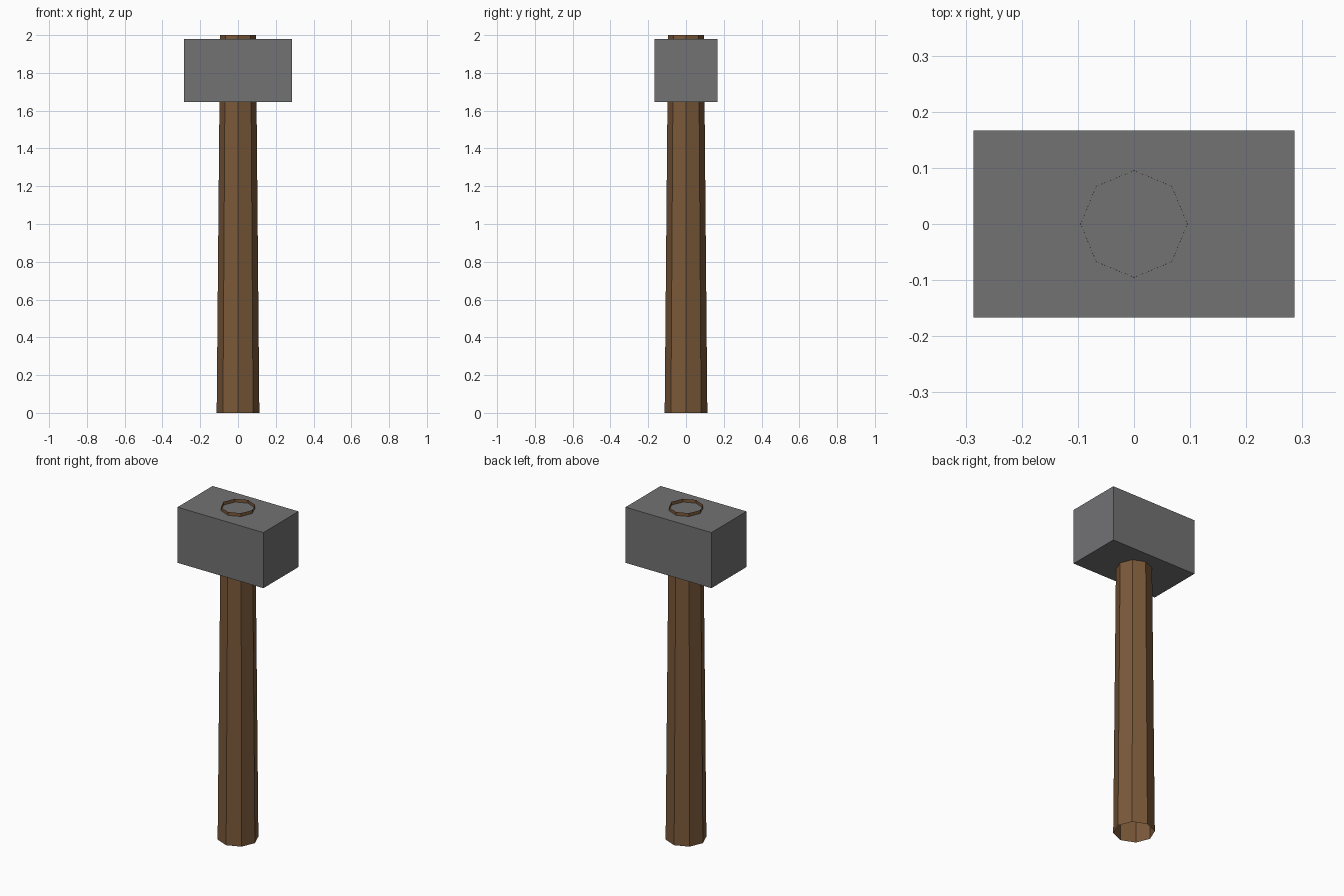
import bpy

cube = bpy.data.objects.get("Cube")
if cube:
    bpy.data.objects.remove(cube, do_unlink=True)


def make_material(name, rgb):
    mat = bpy.data.materials.new(name)
    mat.use_nodes = True
    color = (*rgb, 1.0)
    mat.diffuse_color = color
    mat.node_tree.nodes["Principled BSDF"].inputs["Base Color"].default_value = color
    return mat


def finish(name, mat):
    obj = bpy.context.object
    obj.name = name
    obj.data.name = name
    obj.data.materials.append(mat)
    bpy.ops.object.transform_apply(location=False, rotation=True, scale=True)
    bpy.ops.object.shade_flat()
    return obj


wood = make_material("brown wood", (0.195, 0.1, 0.042))
metal = make_material("grey metal", (0.17, 0.17, 0.175))

# Handle: tapered eight-sided tube, open at both ends
bpy.ops.mesh.primitive_cone_add(vertices=8, radius1=0.113, radius2=0.095, depth=2.0,
                                end_fill_type='NOTHING', location=(0, 0, 1.0))
finish("handle", wood)

# Head: plain block, with the handle tip just poking out of the top
bottom, top = 1.645, 1.98
bpy.ops.mesh.primitive_cube_add(size=1, location=(0, 0, (bottom + top) / 2))
bpy.context.object.scale = (0.572, 0.334, top - bottom)
finish("hammer_head", metal)
